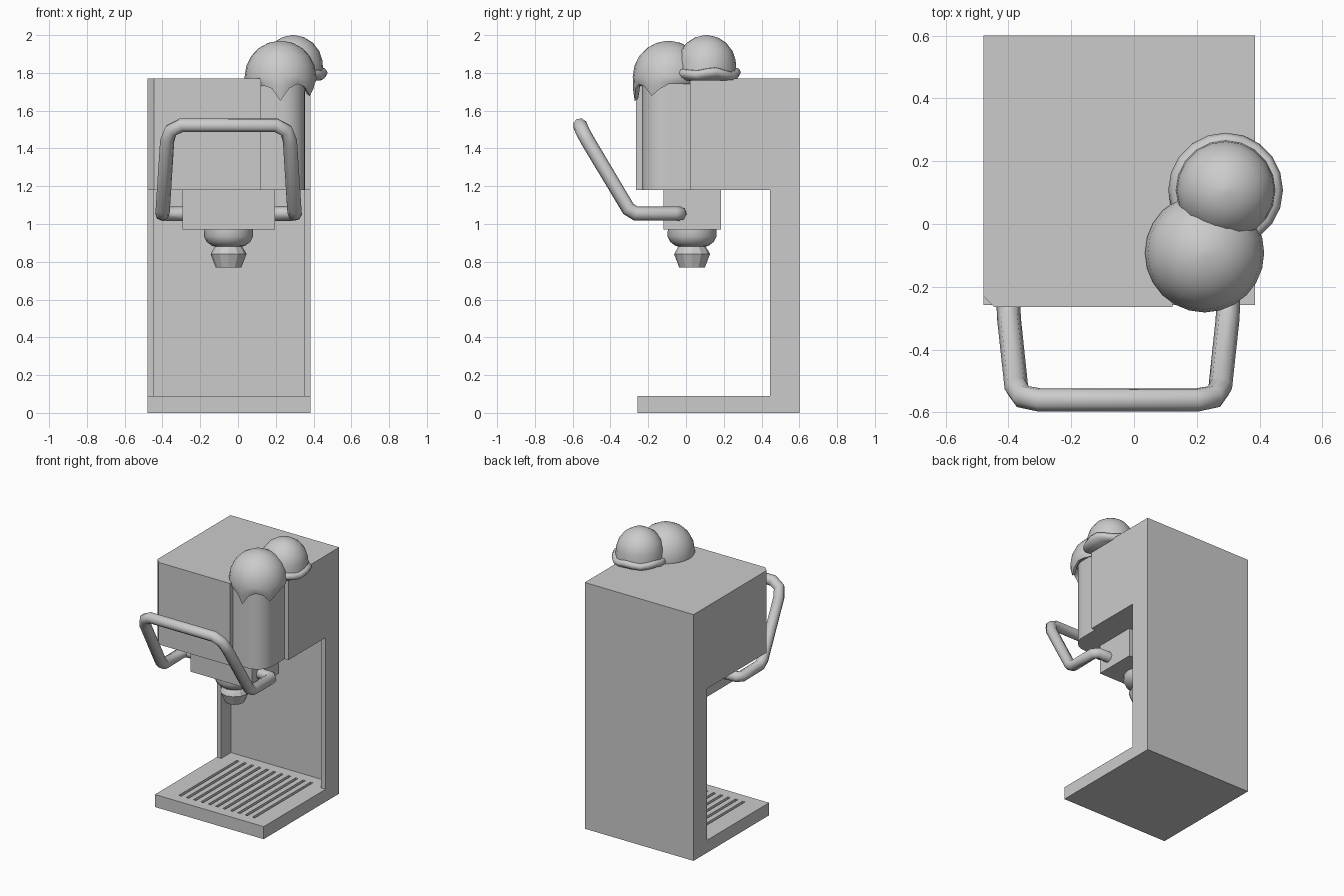
import bpy, bmesh
from math import sin, cos, pi, radians, exp
from mathutils import Vector

if "Cube" in bpy.data.objects:
    bpy.data.objects.remove(bpy.data.objects["Cube"])


def finish(name, bm, smooth=None):
    bmesh.ops.remove_doubles(bm, verts=bm.verts, dist=1e-5)
    bmesh.ops.recalc_face_normals(bm, faces=bm.faces)
    me = bpy.data.meshes.new(name)
    bm.to_mesh(me)
    bm.free()
    ob = bpy.data.objects.new(name, me)
    bpy.context.collection.objects.link(ob)
    bpy.ops.object.select_all(action='DESELECT')
    ob.select_set(True)
    bpy.context.view_layer.objects.active = ob
    if smooth:
        bpy.ops.object.shade_smooth_by_angle(angle=radians(smooth))
    return ob


def prism(name, plan, z0, z1, smooth=None):
    """Extrude a plan outline upward."""
    bm = bmesh.new()
    f = bm.faces.new([bm.verts.new((x, y, z0)) for x, y in plan])
    r = bmesh.ops.extrude_face_region(bm, geom=[f])
    for v in r['geom']:
        if isinstance(v, bmesh.types.BMVert):
            v.co.z = z1
    return finish(name, bm, smooth)


def rect(x0, x1, y0, y1):
    return [(x0, y0), (x1, y0), (x1, y1), (x0, y1)]


def skin(bm, rings, cap=True):
    """Join equal closed rings of points with quads."""
    vs = [[bm.verts.new(p) for p in r] for r in rings]
    n = len(vs[0])
    for a, b in zip(vs, vs[1:]):
        for i in range(n):
            j = (i + 1) % n
            bm.faces.new((a[i], a[j], b[j], b[i]))
    if cap:
        bm.faces.new(vs[0])
        bm.faces.new(vs[-1])


def circle(cx, cy, z, r, n):
    return [(cx + r * cos(2 * pi * i / n), cy + r * sin(2 * pi * i / n), z) for i in range(n)]


L, R, B = -0.48, 0.385, 0.6

# base with drip slots
base = prism("base_tray", rect(L, R, -0.258, B), 0, 0.09)
bm = bmesh.new()
for i in range(11):
    x = -0.335 + i * 0.0585
    pts = rect(x - 0.01, x + 0.01, -0.18, 0.48)
    skin(bm, [[(*p, 0.06) for p in pts], [(*p, 0.12) for p in pts]])
cutter = finish("slot_cutter", bm)
cutter.hide_render = True
mod = base.modifiers.new("slots", 'BOOLEAN')
mod.operation, mod.object, mod.solver = 'DIFFERENCE', cutter, 'EXACT'
bpy.context.view_layer.objects.active = base
bpy.ops.object.modifier_apply(modifier="slots")
bpy.data.objects.remove(cutter)

# back column with shallow recess
prism("back_column", [(L, 0.445), (L + 0.035, 0.445), (L + 0.035, 0.555), (R - 0.035, 0.555),
                      (R - 0.035, 0.445), (R, 0.445), (R, B), (L, B)], 0.09, 1.18)

# head: chamfered left corner, stepped and rounded right corner
r = 0.12
arc = [(0.355 - r + r * cos(a), -0.232 + r + r * sin(a))
       for a in (radians(-90 + 15 * i) for i in range(7))]
prism("machine_head", [(L, B), (L, -0.23), (L + 0.035, -0.265), (0.122, -0.265), (0.122, -0.232)]
      + arc + [(0.355, 0.022), (R, 0.022), (R, B)], 1.18, 1.77, 30)

# dispenser block and nozzle
NX, NY = -0.05, 0.032
prism("dispenser_block", rect(-0.295, 0.195, -0.12, 0.185), 0.97, 1.18)
bm = bmesh.new()
skin(bm, [circle(NX, NY, z, q, 16) for q, z in
          [(0.128, 0.975), (0.13, 0.935), (0.115, 0.905), (0.087, 0.884), (0.07, 0.88), (0.07, 0.86)]])
finish("nozzle_collar", bm, 40)
bm = bmesh.new()
skin(bm, [circle(NX, NY, z, q, 12) for q, z in
          [(0.07, 0.883), (0.085, 0.86), (0.095, 0.84), (0.068, 0.77), (0.045, 0.77), (0.045, 0.83)]])
finish("nozzle_tip", bm)

# handle: half path mirrored about the nozzle axis, swept as an octagonal tube
half = [(0.22, -0.033, 1.055), (0.33, -0.033, 1.055), (0.353, -0.06, 1.055), (0.35, -0.265, 1.055),
        (0.348, -0.305, 1.08), (0.325, -0.52, 1.44), (0.305, -0.55, 1.495), (0.25, -0.561, 1.523)]
path = [Vector((NX - x, y, z)) for x, y, z in half] + [Vector((NX + x, y, z)) for x, y, z in half[::-1]]
dirs = [(b - a).normalized() for a, b in zip(path, path[1:])]
ref = Vector((0, 0, 1))
rings = []
for i, p in enumerate(path):
    d0, d1 = dirs[max(i - 1, 0)], dirs[min(i, len(dirs) - 1)]
    t = (d0 + d1).normalized()
    ref = (ref - t * ref.dot(t)).normalized()   # parallel transport
    side = t.cross(ref)
    rings.append([p + 0.038 * (ref * cos(a) + side * sin(a)) for a in (pi / 4 * k for k in range(8))])
bm = bmesh.new()
skin(bm, rings)
finish("lever_handle", bm, 50)

# front scoop: dome with melting drips round its rim
CX, CY, N = 0.225, -0.092, 24


def gap(a, c):
    return abs((a - c + 180) % 360 - 180)


def rim(a):
    return 1.742 - 0.09 * exp(-(gap(a, -90) / 13) ** 2) - 0.065 * exp(-(gap(a, -28) / 14) ** 2) \
        - 0.02 * exp(-(gap(a, -135) / 16) ** 2)


angs = [360 * i / N for i in range(N)]


def ring(q, zf):
    return [(CX + q * cos(radians(a)), CY + q * sin(radians(a)), zf(a)) for a in angs]


bm = bmesh.new()
rings = [ring(0.19 * sin(radians(t)), lambda a, t=t: 1.78 + 0.19 * cos(radians(t)))
         for t in (3, 20, 37, 54, 72, 90)]
rings += [ring(0.189, lambda a: 0.5 * (1.78 + rim(a))), ring(0.18, rim),
          ring(0.162, lambda a: rim(a) + 0.008), ring(0.15, lambda a: 1.765)]
skin(bm, rings)
finish("front_scoop", bm, 60)

# rear scoop: dome above a wavy lip
CX, CY, N = 0.292, 0.108, 20
angs = [360 * i / N for i in range(N)]


def wave(z):
    return lambda a: z + 0.008 * sin(radians(a * 5)) + 0.005 * cos(radians(a * 3))


bm = bmesh.new()
rings = [ring(0.157 * sin(radians(t)), lambda a, t=t: 1.84 + 0.16 * cos(radians(t)))
         for t in (3, 22, 42, 62, 80)]
rings += [ring(0.158, wave(1.818)), ring(0.172, wave(1.815)), ring(0.183, wave(1.795)),
          ring(0.172, wave(1.775)), ring(0.145, lambda a: 1.76)]
skin(bm, rings)
finish("rear_scoop", bm, 60)
